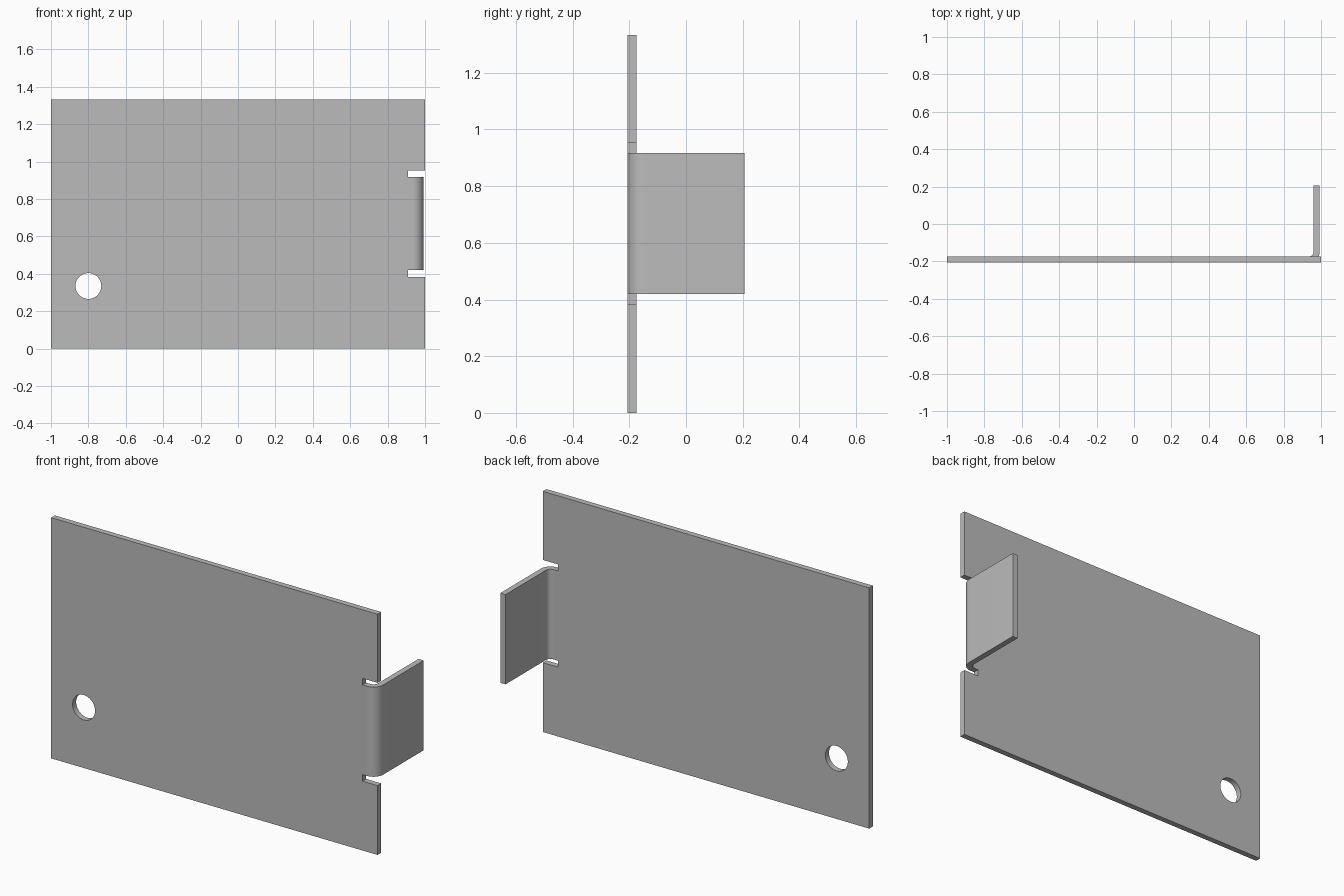
import bpy
import bmesh
from math import sin, cos, pi, radians

cube = bpy.data.objects.get("Cube")
if cube:
    bpy.data.objects.remove(cube, do_unlink=True)

# Sheet metal dimensions
FRONT, THICK, HEIGHT = -0.207, 0.032, 1.333
TAB_LOW, TAB_HIGH, SLOT = 0.42, 0.917, 0.036
SLOT_X, TAB_X, TAB_END = 0.908, 0.993, 0.207
INNER_R = 0.028
OUTER_R = INNER_R + THICK

steel = bpy.data.materials.new("plain grey steel")
steel.use_nodes = True
grey = (0.5, 0.5, 0.5, 1)
steel.diffuse_color = grey
steel.node_tree.nodes["Principled BSDF"].inputs["Base Color"].default_value = grey


def arc(cx, cy, r, start, end, steps):
    angles = [radians(start + (end - start) * i / steps) for i in range(steps + 1)]
    return [(cx + r * cos(a), cy + r * sin(a)) for a in angles]


def extrude_outlines(name, outlines, depth, location, tilt=0):
    """Fill closed outlines (inner ones become holes) and extrude them."""
    curve = bpy.data.curves.new(name, 'CURVE')
    curve.dimensions = '2D'
    curve.fill_mode = 'BOTH'
    curve.extrude = depth / 2
    for points in outlines:
        spline = curve.splines.new('POLY')
        spline.points.add(len(points) - 1)
        for p, (x, y) in zip(spline.points, points):
            p.co = (x, y, 0, 1)
        spline.use_cyclic_u = True
    obj = bpy.data.objects.new(name, curve)
    bpy.context.collection.objects.link(obj)
    obj.location = location
    obj.rotation_euler.x = tilt
    bpy.ops.object.select_all(action='DESELECT')
    obj.select_set(True)
    bpy.context.view_layer.objects.active = obj
    bpy.ops.object.convert(target='MESH')
    obj = bpy.context.object

    # Weld caps to sides and tidy the flat faces
    bm = bmesh.new()
    bm.from_mesh(obj.data)
    bmesh.ops.remove_doubles(bm, verts=bm.verts, dist=0.0001)
    bmesh.ops.recalc_face_normals(bm, faces=bm.faces)
    bm.to_mesh(obj.data)
    bm.free()
    obj.data.materials.clear()
    obj.data.materials.append(steel)
    bpy.ops.object.shade_smooth_by_angle(angle=radians(30))
    return obj


# Upright plate with a gap for the tab and a round hole
gap_low, gap_high = TAB_LOW - SLOT, TAB_HIGH + SLOT
plate = [(-1, 0), (1, 0), (1, gap_low), (SLOT_X, gap_low),
         (SLOT_X, gap_high), (1, gap_high), (1, HEIGHT), (-1, HEIGHT)]
hole = arc(-0.8, 0.335, 0.069, 0, 360, 48)[:-1]
extrude_outlines("plate", [plate, hole], THICK,
                 (0, FRONT + THICK / 2, 0), pi / 2)

# Tab folded back through a rounded right angle
bend_x, bend_y = TAB_X - OUTER_R, FRONT + OUTER_R
tab = ([(SLOT_X, FRONT)]
       + arc(bend_x, bend_y, OUTER_R, -90, 0, 14)
       + [(TAB_X, TAB_END), (TAB_X - THICK, TAB_END)]
       + arc(bend_x, bend_y, INNER_R, 0, -90, 14)
       + [(SLOT_X, FRONT + THICK)])
extrude_outlines("folded_tab", [tab], TAB_HIGH - TAB_LOW,
                 (0, 0, (TAB_LOW + TAB_HIGH) / 2))
